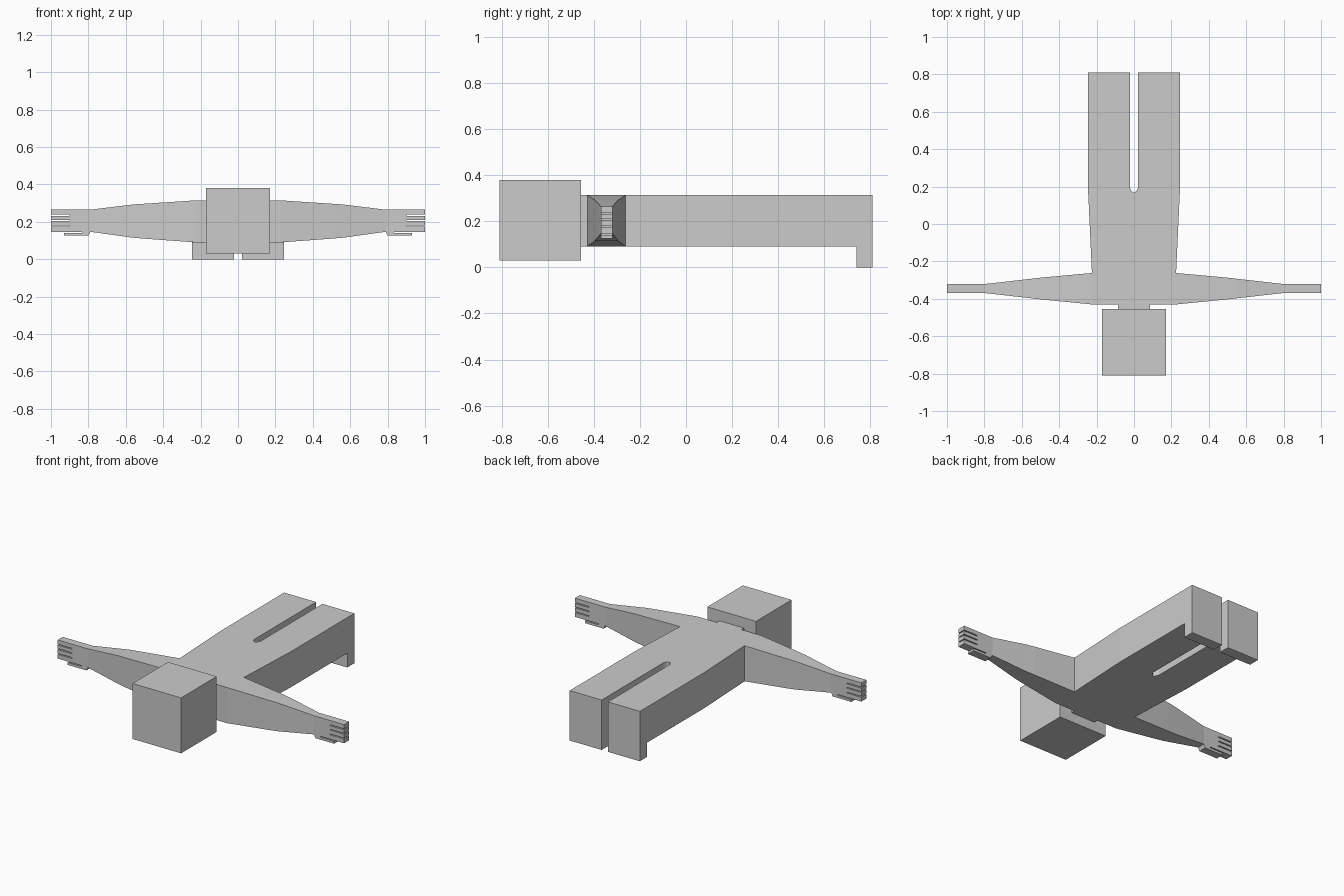
import bpy, bmesh
from mathutils import Vector

if "Cube" in bpy.data.objects:
    bpy.data.objects.remove(bpy.data.objects["Cube"])

Z0, Z1 = 0.09, 0.315


def finish(bm, name, mirror=False):
    bmesh.ops.recalc_face_normals(bm, faces=bm.faces)
    me = bpy.data.meshes.new(name)
    bm.to_mesh(me)
    bm.free()
    ob = bpy.data.objects.new(name, me)
    bpy.context.collection.objects.link(ob)
    if mirror:
        mod = ob.modifiers.new("Mirror", 'MIRROR')
        mod.use_clip = True
    return ob


def prism(points, offset):
    """Extrude a flat outline by an offset; returns the bmesh."""
    bm = bmesh.new()
    face = bm.faces.new([bm.verts.new(p) for p in points])
    ext = bmesh.ops.extrude_face_region(bm, geom=[face], use_keep_orig=True)
    moved = [g for g in ext['geom'] if isinstance(g, bmesh.types.BMVert)]
    bmesh.ops.translate(bm, verts=moved, vec=offset)
    bmesh.ops.recalc_face_normals(bm, faces=bm.faces)
    return bm


def box(name, x, y, z, mirror=False):
    pts = [(x[0], y[0], z[0]), (x[1], y[0], z[0]), (x[1], y[1], z[0]), (x[0], y[1], z[0])]
    return finish(prism(pts, (0, 0, z[1] - z[0])), name, mirror)


# Torso and legs: right half outline seen from the top, slot between the legs
outline = [(0, -0.43), (0.225, -0.43), (0.225, -0.262), (0.245, 0.17), (0.245, 0.81),
           (0.022, 0.81), (0.022, 0.195), (0.013, 0.175), (0, 0.167)]
bm = prism([(x, y, Z0) for x, y in outline], (0, 0, Z1 - Z0))
mid = [f for f in bm.faces if all(abs(v.co.x) < 1e-5 for v in f.verts)]
bmesh.ops.delete(bm, geom=mid, context='FACES')

# Arms: extrude the shoulder face through tapering sections (x, y0, y1, z0, z1)
face = next(f for f in bm.faces if all(abs(v.co.x - 0.225) < 1e-5 for v in f.verts))
for x, y0, y1, z0, z1 in [(0.50, -0.403, -0.287, 0.110, 0.297),
                          (0.56, -0.396, -0.294, 0.115, 0.293),
                          (0.79, -0.37, -0.32, 0.147, 0.265)]:
    c = face.calc_center_median()
    face = bmesh.ops.extrude_discrete_faces(bm, faces=[face])['faces'][0]
    for v in face.verts:
        v.co = Vector((x, y0 if v.co.y < c.y else y1, z0 if v.co.z < c.z else z1))
bmesh.ops.delete(bm, geom=[face], context='FACES_ONLY')
finish(bm, "body_arms_legs", True)

# Hands: side profile with a thumb below and four fingers split by thin slots
hand = [(0.79, 0.265), (0.79, 0.147), (0.80, 0.126), (0.93, 0.126), (0.93, 0.141),
        (0.835, 0.141), (0.835, 0.147), (1.0, 0.147)]
for z in (0.177, 0.207, 0.235):
    hand += [(1.0, z - 0.003), (0.90, z - 0.003), (0.90, z + 0.003), (1.0, z + 0.003)]
hand.append((1.0, 0.265))
finish(prism([(x, -0.37, z) for x, z in hand], (0, 0.05, 0)), "hands", True)

# Feet, neck and head
box("feet", (0.022, 0.245), (0.74, 0.81), (0, Z0), True)
box("neck", (-0.085, 0.085), (-0.455, -0.43), (Z0, Z1))
box("head", (-0.17, 0.17), (-0.81, -0.455), (0.03, 0.38))
